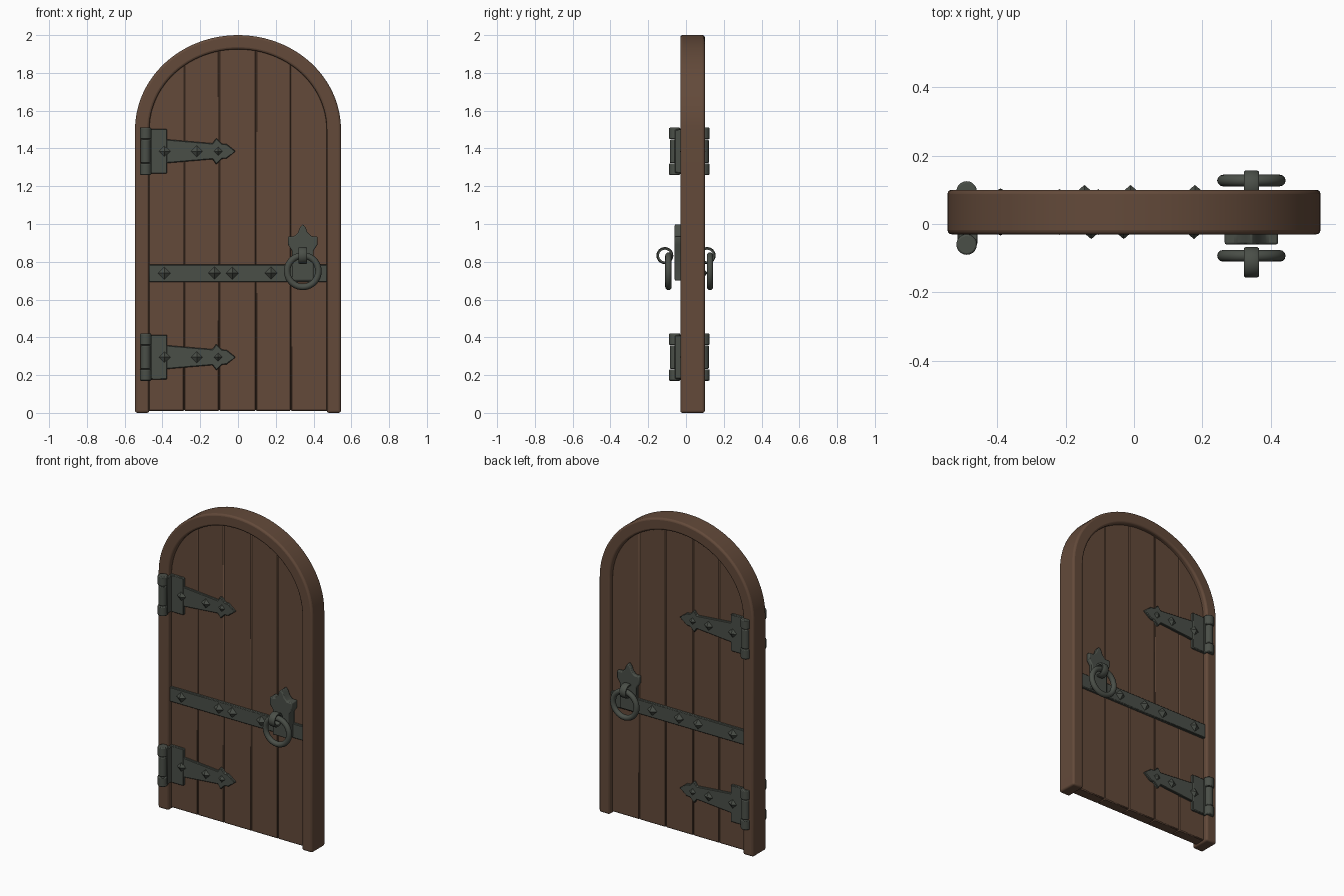
import bpy, bmesh, math
from mathutils import Matrix, Vector

cube = bpy.data.objects.get("Cube")
if cube:
    bpy.data.objects.remove(cube, do_unlink=True)


def material(name, rgb):
    m = bpy.data.materials.new(name)
    m.use_nodes = True
    m.diffuse_color = (*rgb, 1)
    bsdf = m.node_tree.nodes["Principled BSDF"]
    bsdf.inputs["Base Color"].default_value = (*rgb, 1)
    bsdf.inputs["Roughness"].default_value = 0.8
    return m


WOOD = material("brown wood", (0.125, 0.068, 0.042))
IRON = material("dark iron", (0.068, 0.077, 0.064))


def finish(name, bm, mat, bevel=0, segments=2):
    bmesh.ops.recalc_face_normals(bm, faces=bm.faces)
    mesh = bpy.data.meshes.new(name)
    bm.to_mesh(mesh)
    bm.free()
    mesh.materials.append(mat)
    ob = bpy.data.objects.new(name, mesh)
    bpy.context.collection.objects.link(ob)
    if bevel:
        mod = ob.modifiers.new("soft edges", "BEVEL")
        mod.width, mod.segments = bevel, segments
        mod.limit_method, mod.angle_limit = "ANGLE", math.radians(40)
    bpy.ops.object.select_all(action="DESELECT")
    bpy.context.view_layer.objects.active = ob
    ob.select_set(True)
    bpy.ops.object.shade_smooth_by_angle(angle=math.radians(35))
    return ob


def prism(name, outline, y0, y1, mat, bevel=0.004, segments=1):
    """Extrude an x-z outline through the thickness of the door."""
    bm = bmesh.new()
    face = bm.faces.new([bm.verts.new((x, y0, z)) for x, z in outline])
    out = bmesh.ops.extrude_face_region(bm, geom=[face])
    verts = [v for v in out["geom"] if isinstance(v, bmesh.types.BMVert)]
    bmesh.ops.translate(bm, verts=verts, vec=(0, y1 - y0, 0))
    return finish(name, bm, mat, bevel, segments)


def rect(x0, x1, z0, z1):
    return [(x0, z0), (x1, z0), (x1, z1), (x0, z1)]


def ring(name, centre, axis, profile, steps=32):
    """Spin a closed profile of (radius, along-axis) points about an axis."""
    bm = bmesh.new()
    turn = Vector((0, 0, 1)).rotation_difference(Vector(axis)).to_matrix()
    loops = []
    for i in range(steps):
        a = math.tau * i / steps
        loops.append([bm.verts.new(turn @ Vector((r * math.cos(a), r * math.sin(a), h))
                                   + Vector(centre)) for r, h in profile])
    n = len(profile)
    for i in range(steps):
        p, q = loops[i], loops[(i + 1) % steps]
        for j in range(n):
            k = (j + 1) % n
            bm.faces.new((p[j], q[j], q[k], p[k]))
    return finish(name, bm, IRON)


def rivet(name, x, y, z, side, radius, height):
    bm = bmesh.new()
    pose = Matrix.Translation((x, y + side * height / 2, z)) @ \
        Matrix.Rotation(-side * math.pi / 2, 4, "X")
    bmesh.ops.create_cone(bm, cap_ends=True, segments=4, radius1=radius,
                          radius2=0, depth=height, matrix=pose)
    return finish(name, bm, IRON)


SPRING = 1.5


def arch(half, rise, x0, x1, steps):
    """Points along the arch from x0 to x1."""
    a0, a1 = math.acos(x0 / half), math.acos(x1 / half)
    angles = [a0 + (a1 - a0) * i / steps for i in range(steps + 1)]
    return [(half * math.cos(a), SPRING + rise * math.sin(a)) for a in angles]


# Arched frame
outer, inner = 0.545, 0.47
outline = [(-outer, 0)] + arch(outer, 0.5, -outer, outer, 48) + [(outer, 0)]
outline += [(inner, 0)] + arch(inner, 0.425, inner, -inner, 48) + [(-inner, 0)]
prism("arched_frame", outline, -0.03, 0.1, WOOD, 0.012, 3)

# Vertical planks trimmed to the arch
FRONT, BACK = 0.0, 0.07
edges = [-0.474, -0.285, -0.1, 0.095, 0.28, 0.474]
for i, (x0, x1) in enumerate(zip(edges, edges[1:])):
    top = arch(0.474, 0.43, x0, x1, 12)
    prism(f"plank_{i + 1}", [(x0, 0.01)] + top + [(x1, 0.01)], FRONT, BACK, WOOD, 0.005)

# Iron fittings on both faces
strap_half = [(-0.38, 0.063), (-0.135, 0.042), (-0.115, 0.07), (-0.085, 0.04), (-0.06, 0.038)]
plate_half = [(0.058, 0.7), (0.058, 0.86), (0.078, 0.89), (0.078, 0.935),
              (0.045, 0.935), (0.025, 0.955), (0.016, 0.98)]
HANDLE_X = 0.343

fittings = [
    ("front", -1, FRONT, -0.06, -0.06, -0.093, -0.112, [-0.39, -0.125, -0.03, 0.175]),
    ("back", 1, BACK, 0.097, 0.095, 0.127, 0.112, [-0.39, -0.145, -0.01, 0.178]),
]
for label, s, face, plate_y, knuckle_y, ring_y, loop_y, bar_rivets in fittings:
    skin = face + s * 0.016

    # Hinges
    for level, z in (("lower", 0.295), ("upper", 1.385)):
        tag = f"{label}_{level}_hinge"
        prism(tag + "_leaf", rect(-0.485, -0.375, z - 0.118, z + 0.118),
              face - s * 0.01, skin, IRON)
        strap = [(x, z + h) for x, h in strap_half] + [(-0.012, z)]
        strap += [(x, z - h) for x, h in reversed(strap_half)]
        prism(tag + "_strap", strap, face - s * 0.01, skin - s * 0.002, IRON)
        prism(tag + "_web", rect(-0.515, -0.457, z - 0.115, z + 0.115),
              face, knuckle_y, IRON)
        for part, z0, z1, r in (("bottom", -0.125, -0.065, 0.03),
                                ("middle", -0.062, 0.062, 0.026),
                                ("top", 0.065, 0.125, 0.03)):
            bm = bmesh.new()
            bmesh.ops.create_cone(bm, cap_ends=True, segments=20, radius1=r, radius2=r,
                                  depth=z1 - z0, matrix=Matrix.Translation(
                                      (-0.489, knuckle_y, z + (z0 + z1) / 2)))
            finish(f"{tag}_{part}_knuckle", bm, IRON, 0.005, 2)
        for x, r in ((-0.39, 0.032), (-0.218, 0.03), (-0.105, 0.022)):
            rivet(tag + "_rivet", x, skin - s * 0.002, z, s, r, 0.018)

    # Cross bar
    prism(label + "_cross_bar", rect(-0.472, 0.472, 0.692, 0.785),
          face - s * 0.01, skin, IRON)
    for x in bar_rivets:
        rivet(label + "_bar_rivet", x, skin, 0.74, s, 0.033, 0.028 if x > -0.3 else 0.018)

    # Handle plate, loop and pull ring
    plate = [(HANDLE_X + x, z) for x, z in plate_half] + [(HANDLE_X, 1.0)]
    plate += [(HANDLE_X - x, z) for x, z in reversed(plate_half)]
    prism(label + "_handle_plate", plate, face, plate_y, IRON, 0.006, 2)
    ring(label + "_handle_loop", (HANDLE_X, loop_y, 0.833), (1, 0, 0),
         [(0.031, -0.02), (0.041, -0.022), (0.045, -0.016), (0.045, 0.016),
          (0.041, 0.022), (0.031, 0.02)], 24)
    circle = [math.tau * k / 12 for k in range(12)]
    ring(label + "_pull_ring", (HANDLE_X, ring_y, 0.75), (0, 1, 0),
         [(0.083 + 0.017 * math.cos(a), 0.017 * math.sin(a)) for a in circle], 40)
